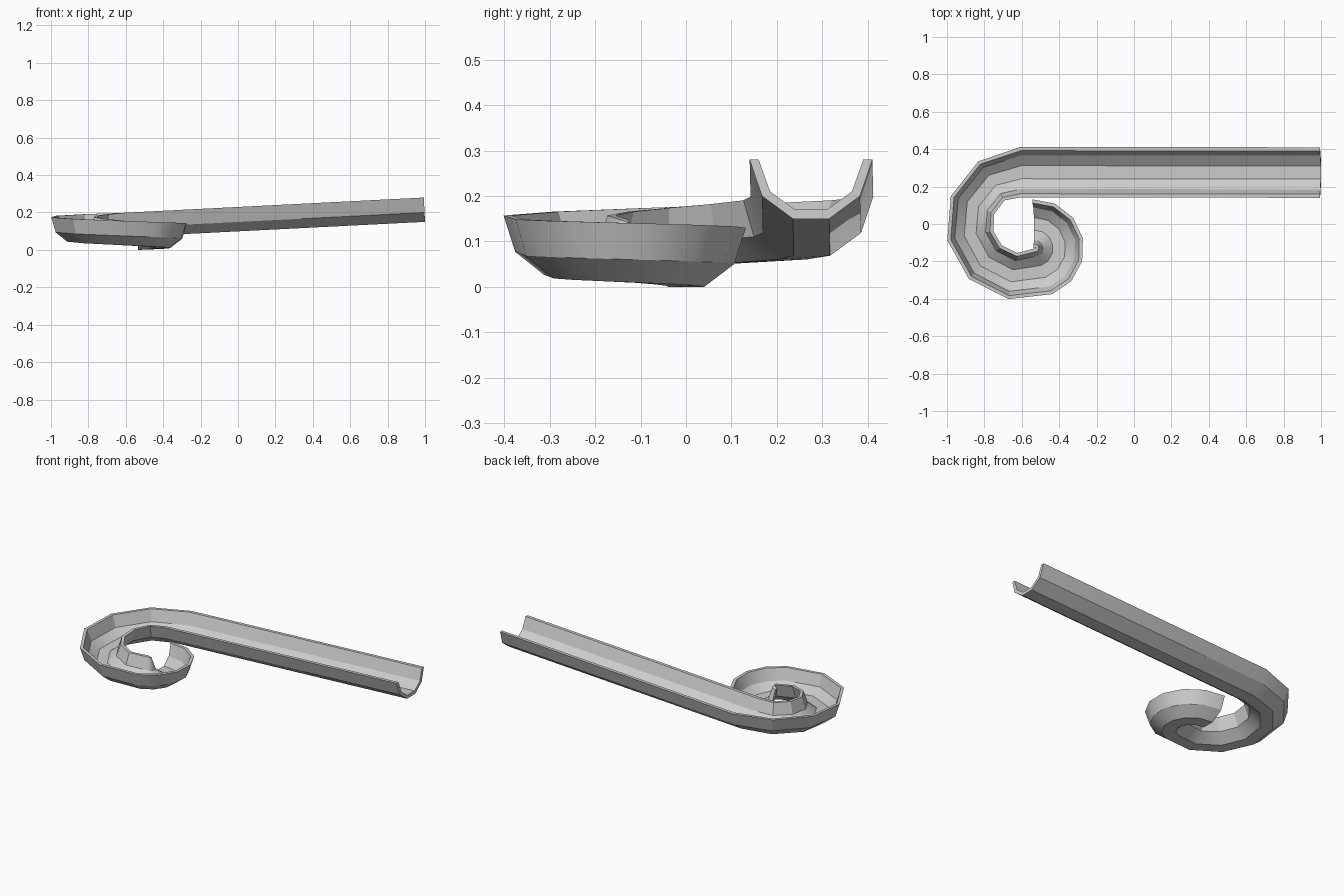
import bpy, bmesh
from math import sin, cos, radians, hypot

cube = bpy.data.objects.get("Cube")
if cube:
    bpy.data.objects.remove(cube, do_unlink=True)

grey = bpy.data.materials.new("light grey")
grey.use_nodes = True
colour = (0.6, 0.6, 0.6, 1)
grey.diffuse_color = colour
grey.node_tree.nodes["Principled BSDF"].inputs["Base Color"].default_value = colour

# Trough cross-section: half outline mirrored into a closed loop (across, height)
outer = [(0.135, 0.13), (0.108, 0.05), (0.04, 0)]
inner = [(0.035, 0.02), (0.09, 0.06), (0.115, 0.13)]


def mirrored(points):
    return points + [(-s, h) for s, h in reversed(points)]


section = mirrored(outer) + list(reversed(mirrored(list(reversed(inner)))))

# Path stations: centre x, centre y, radius, angle, width factor
stations = [(1, 0, 0.275, 90, 1), (-0.6, 0, 0.277, 90, 1)]
stations += [(-0.6, 0, 0.282, 90 + 33.8 * i, 0.93) for i in range(1, 6)]    # wide bend
stations += [(-0.53, -0.13, 0.131, 289.4 + 27 * i, 0.97) for i in range(7)]  # tight curl

# The floor drops evenly with the distance travelled
mids = [(cx + r * cos(radians(a)), cy + r * sin(radians(a))) for cx, cy, r, a, w in stations]
travel = [0]
for p, q in zip(mids, mids[1:]):
    travel.append(travel[-1] + hypot(q[0] - p[0], q[1] - p[1]))
drop = 0.15 / travel[-1]

bm = bmesh.new()
rings = []
for (cx, cy, r, a, w), d in zip(stations, travel):
    c, n = cos(radians(a)), sin(radians(a))
    ring = []
    for s, h in section:
        rad, lean = r + s * w, drop * h
        ring.append(bm.verts.new((cx + rad * c - n * lean, cy + rad * n + c * lean,
                                  0.15 - drop * d + h)))
    rings.append(ring)

# Skin between neighbouring sections
count = len(section)
for a, b in zip(rings, rings[1:]):
    for i in range(count):
        j = (i + 1) % count
        bm.faces.new((a[i], a[j], b[j], b[i]))

# End caps, one quad per wall segment
for ring in (rings[0], rings[-1]):
    for i in range(count // 2 - 1):
        bm.faces.new((ring[i], ring[i + 1], ring[count - 2 - i], ring[count - 1 - i]))
bmesh.ops.recalc_face_normals(bm, faces=bm.faces)

mesh = bpy.data.meshes.new("slide_trough")
bm.to_mesh(mesh)
bm.free()
mesh.materials.append(grey)
trough = bpy.data.objects.new("slide_trough", mesh)
bpy.context.collection.objects.link(trough)

bpy.ops.object.select_all(action="DESELECT")
trough.select_set(True)
bpy.context.view_layer.objects.active = trough
bpy.ops.object.shade_smooth_by_angle(angle=radians(30))
